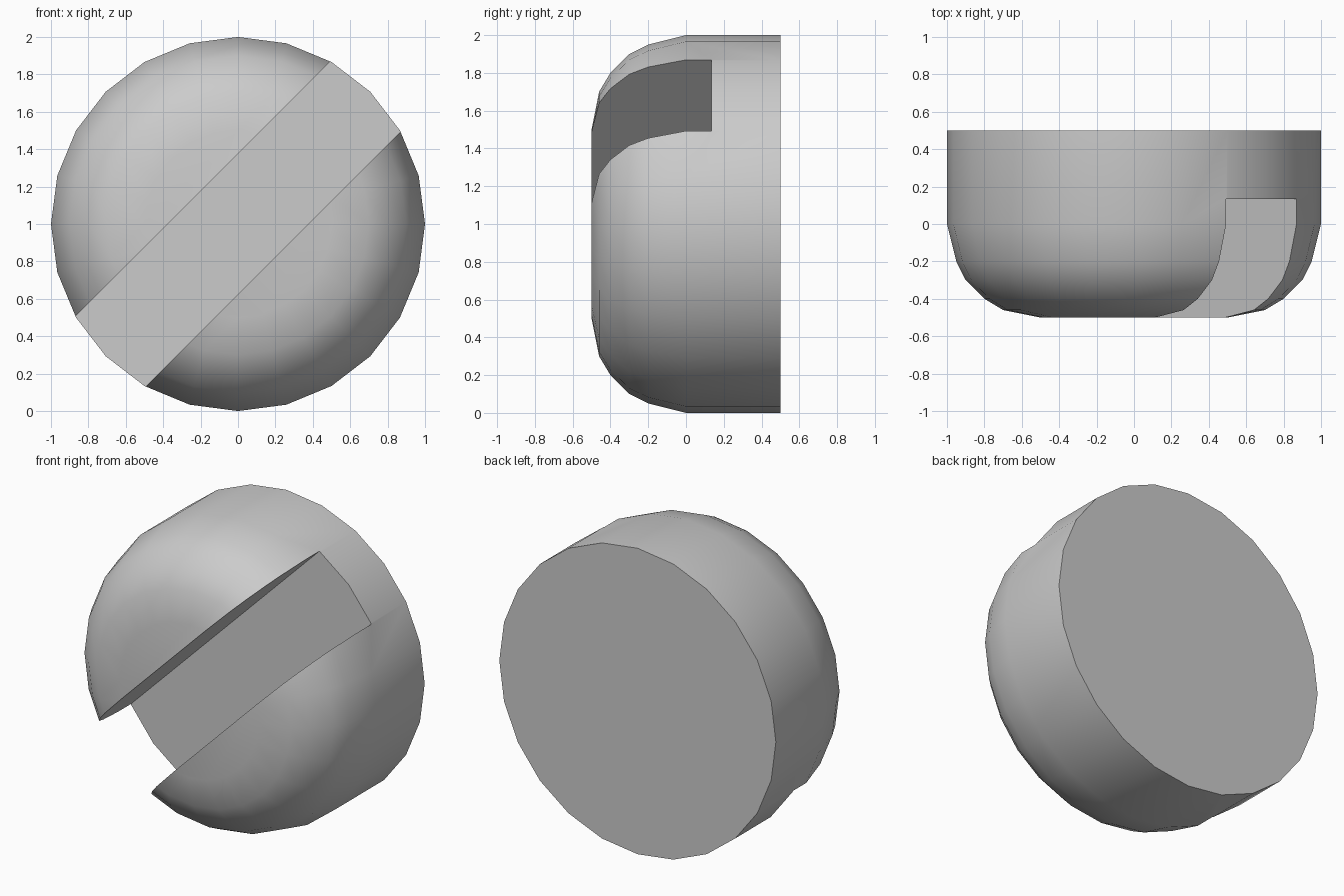
import bpy, bmesh, math
from mathutils import Matrix

cube = bpy.data.objects.get("Cube")
if cube:
    bpy.data.objects.remove(cube, do_unlink=True)

SEGMENTS = 24
SLOT_HALF_WIDTH = 0.266
SLOT_FLOOR = 0.135

grey = bpy.data.materials.new("light grey")
grey.use_nodes = True
colour = (0.6, 0.6, 0.6, 1)
grey.diffuse_color = colour
grey.node_tree.nodes["Principled BSDF"].inputs["Base Color"].default_value = colour


def add_object(name, bm):
    bmesh.ops.recalc_face_normals(bm, faces=bm.faces)
    mesh = bpy.data.meshes.new(name)
    bm.to_mesh(mesh)
    bm.free()
    mesh.materials.append(grey)
    obj = bpy.data.objects.new(name, mesh)
    bpy.context.collection.objects.link(obj)
    return obj


# Round head: rings of (radius, y) from the flat back to the rounded front
profile = [(1.0, 0.5), (1.0, 0.0), (0.95, -0.2), (0.9, -0.3),
           (0.8, -0.4), (0.7, -0.46), (0.5, -0.5)]
bm = bmesh.new()
rings = []
for radius, y in profile:
    angles = [2 * math.pi * i / SEGMENTS for i in range(SEGMENTS)]
    rings.append([bm.verts.new((radius * math.cos(a), y, 1 + radius * math.sin(a)))
                  for a in angles])
for lower, upper in zip(rings, rings[1:]):
    for i in range(SEGMENTS):
        j = (i + 1) % SEGMENTS
        bm.faces.new((lower[i], lower[j], upper[j], upper[i]))
bm.faces.new(rings[0])
bm.faces.new(rings[-1])
head = add_object("screw_head", bm)

# Diagonal driver slot, cut from the front
bm = bmesh.new()
bmesh.ops.create_cube(bm, size=1)
bmesh.ops.scale(bm, vec=(3, 1, 2 * SLOT_HALF_WIDTH), verts=bm.verts)
bmesh.ops.rotate(bm, matrix=Matrix.Rotation(-math.pi / 4, 3, 'Y'), verts=bm.verts)
bmesh.ops.translate(bm, vec=(0, SLOT_FLOOR - 0.5, 1), verts=bm.verts)
cutter = add_object("slot_cutter", bm)

cut = head.modifiers.new("slot", 'BOOLEAN')
cut.operation = 'DIFFERENCE'
cut.solver = 'EXACT'
cut.object = cutter
bpy.context.view_layer.objects.active = head
head.select_set(True)
cutter.select_set(False)
bpy.ops.object.modifier_apply(modifier=cut.name)
bpy.data.objects.remove(cutter, do_unlink=True)

# Smooth dome and rim, crisp slot and back edges
bpy.ops.object.shade_smooth_by_angle(angle=math.radians(30))
